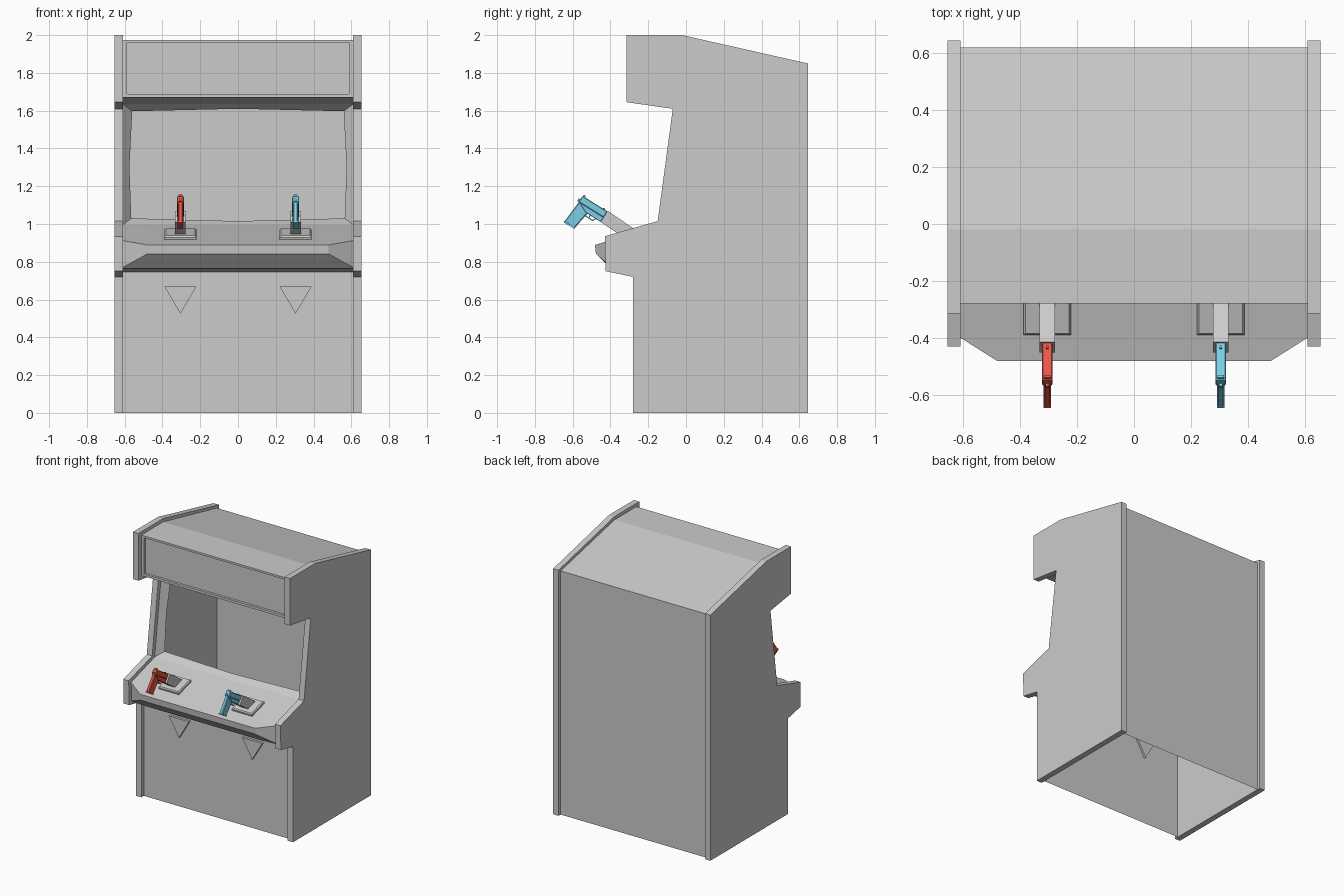
import bpy, math
from mathutils import Vector

if "Cube" in bpy.data.objects:
    bpy.data.objects.remove(bpy.data.objects["Cube"])


def make(name, verts, faces, color=None, bevel=0):
    me = bpy.data.meshes.new(name)
    me.from_pydata([tuple(v) for v in verts], [], faces)
    ob = bpy.data.objects.new(name, me)
    bpy.context.collection.objects.link(ob)
    if color:
        me.materials.append(color)
    if bevel:
        m = ob.modifiers.new("edge_bevel", 'BEVEL')
        m.width, m.segments = bevel, 1
    return ob


def prism(name, prof, xc, width, color=None, bevel=0):
    """Solid: (y, z) outline extruded along x, centred on xc."""
    area = sum(a[0] * b[1] - b[0] * a[1] for a, b in zip(prof, prof[1:] + prof[:1]))
    if area < 0:
        prof = prof[::-1]
    n, h = len(prof), width / 2
    verts = [(xc + s * h, y, z) for s in (-1, 1) for y, z in prof]
    faces = [tuple(range(n))[::-1], tuple(range(n, 2 * n))]
    faces += [(i, (i + 1) % n, n + (i + 1) % n, n + i) for i in range(n)]
    return make(name, verts, faces, color, bevel)


def sheet(name, sections):
    """Open surface lofted through (x, [(y, z)...]) sections."""
    n = len(sections[0][1])
    verts = [(x, y, z) for x, prof in sections for y, z in prof]
    faces = [(k * n + i, k * n + i + 1, (k + 1) * n + i + 1, (k + 1) * n + i)
             for k in range(len(sections) - 1) for i in range(n - 1)]
    return make(name, verts, faces)


def rings(name, loops, fill=False):
    """Nested loops joined by quads, optionally closed by the last loop."""
    n = len(loops[0])
    verts = [v for lp in loops for v in lp]
    faces = [(k * n + i, k * n + (i + 1) % n, (k + 1) * n + (i + 1) % n, (k + 1) * n + i)
             for k in range(len(loops) - 1) for i in range(n)]
    if fill:
        faces.append(tuple(range((len(loops) - 1) * n, len(loops) * n)))
    return make(name, verts, faces)


W = 0.61  # half width between the side panels

# Side panels
side = [(-0.315, 2.0), (-0.02, 2.0), (0.645, 1.85), (0.645, 0), (-0.28, 0), (-0.28, 0.72),
        (-0.425, 0.75), (-0.43, 0.935), (-0.15, 1.015), (-0.07, 1.61), (-0.315, 1.645)]
for s, label in ((-1, "left"), (1, "right")):
    prism("side_panel_" + label, side, s * 0.6325, 0.045)

# Hollow cabinet skin: back and roof, marquee underside, lower front
for name, prof in (
        ("back_and_roof", [(0.62, 0), (0.62, 1.835), (-0.02, 1.975), (-0.28, 1.975)]),
        ("marquee_underside", [(-0.28, 1.67), (-0.04, 1.635)]),
        ("front_panel", [(-0.25, 0.745), (-0.25, 0)])):
    sheet(name, [(-W, prof), (W, prof)])


# Marquee with a sunken sign panel
def rect(hx, z0, z1, y):
    return [(-hx, y, z0), (hx, y, z0), (hx, y, z1), (-hx, y, z1)]


rings("marquee", [rect(W, 1.67, 1.975, -0.28), rect(0.588, 1.688, 1.96, -0.28),
                  rect(0.588, 1.688, 1.96, -0.262)], fill=True)

# Screen bezel around an open, slightly bowed screen hole
outer = [(-W, 0.995), (0, 0.995), (W, 0.995), (W, 1.315), (W, 1.635), (0, 1.635), (-W, 1.635), (-W, 1.315)]
inner = [(-0.565, 1.03), (0, 1.015), (0.565, 1.03), (0.575, 1.3), (0.56, 1.597), (0, 1.61),
         (-0.56, 1.597), (-0.575, 1.3)]
rings("screen_bezel", [[(x, -0.12 + (z - 1) * 0.134 + d, z) for x, z in lp]
                       for lp, d in ((outer, 0), (inner, 0.05))])

# Control deck with angled front corners
d_end = [(-0.12, 0.995), (-0.40, 0.912), (-0.395, 0.77), (-0.39, 0.765), (-0.25, 0.745)]
d_mid = [(-0.12, 0.995), (-0.482, 0.889), (-0.477, 0.842), (-0.40, 0.765), (-0.25, 0.745)]
sheet("control_deck", [(-W, d_end), (-0.48, d_mid), (0.48, d_mid), (W, d_end)])


def gun(tag, x, rgb):
    col = bpy.data.materials.new(tag + "_plastic")
    col.diffuse_color = (*rgb, 1)
    col.use_nodes = True
    col.node_tree.nodes["Principled BSDF"].inputs["Base Color"].default_value = col.diffuse_color
    parts = (
        ("slide", [(-0.547, 1.149), (-0.415, 1.066), (-0.436, 1.034), (-0.570, 1.117)], 0.037, 0.004),
        ("frame", [(-0.568, 1.118), (-0.436, 1.035), (-0.452, 1.011), (-0.530, 1.060)], 0.031, 0.002),
        ("grip", [(-0.562, 1.124), (-0.588, 1.088), (-0.645, 1.012), (-0.590, 0.977),
                  (-0.540, 1.035), (-0.512, 1.065)], 0.025, 0.005),
        ("grip_base", [(-0.645, 1.016), (-0.647, 1.008), (-0.590, 0.974), (-0.586, 0.981)], 0.028, 0),
        ("guard_lower", [(-0.535, 1.041), (-0.494, 1.015), (-0.491, 1.020), (-0.532, 1.047)], 0.012, 0),
        ("guard_front", [(-0.494, 1.015), (-0.472, 1.028), (-0.476, 1.033), (-0.496, 1.021)], 0.012, 0),
        ("trigger", [(-0.508, 1.052), (-0.500, 1.046), (-0.514, 1.031), (-0.517, 1.034)], 0.008, 0),
        ("hammer", [(-0.560, 1.132), (-0.569, 1.135), (-0.577, 1.122), (-0.568, 1.116)], 0.012, 0),
        ("rear_sight", [(-0.545, 1.147), (-0.540, 1.155), (-0.530, 1.149), (-0.534, 1.140)], 0.022, 0),
        ("front_sight", [(-0.440, 1.081), (-0.436, 1.086), (-0.427, 1.080), (-0.430, 1.075)], 0.008, 0))
    for part, prof, width, bev in parts:
        prism(f"{tag}_gun_{part}", prof, x, width, col, bev)


for tag, x, rgb in (("red", -0.305, (0.80, 0.10, 0.07)), ("blue", 0.305, (0.20, 0.62, 0.78))):
    # Holster plate lying on the sloping deck, with chamfered rim
    a = math.radians(16)
    along, up = Vector((0, math.cos(a), math.sin(a))), Vector((0, -math.sin(a), math.cos(a)))
    c = Vector((x, -0.313, 0.938))
    loops = [[c + Vector((sx * hx, 0, 0)) + along * (sy * hy) + up * h
              for sx, sy in ((-1, -1), (1, -1), (1, 1), (-1, 1))]
             for hx, hy, h in ((0.084, 0.077, -0.005), (0.084, 0.077, 0.012), (0.077, 0.070, 0.02))]
    rings(tag + "_holster_plate", loops, fill=True)
    # Holster block leaning up from the plate
    prism(tag + "_holster", [(-0.415, 1.070), (-0.452, 1.011), (-0.340, 0.935), (-0.250, 0.958)], x, 0.056)
    gun(tag, x, rgb)
    # Triangular badge set through the front panel
    tri = [(x - 0.084, 0.668), (x, 0.525), (x + 0.084, 0.668)]
    verts = [(px, y, pz) for y in (-0.268, -0.235) for px, pz in tri]
    make(tag + "_triangle_badge", verts,
         [(0, 1, 2), (5, 4, 3), (0, 3, 4, 1), (1, 4, 5, 2), (2, 5, 3, 0)])
